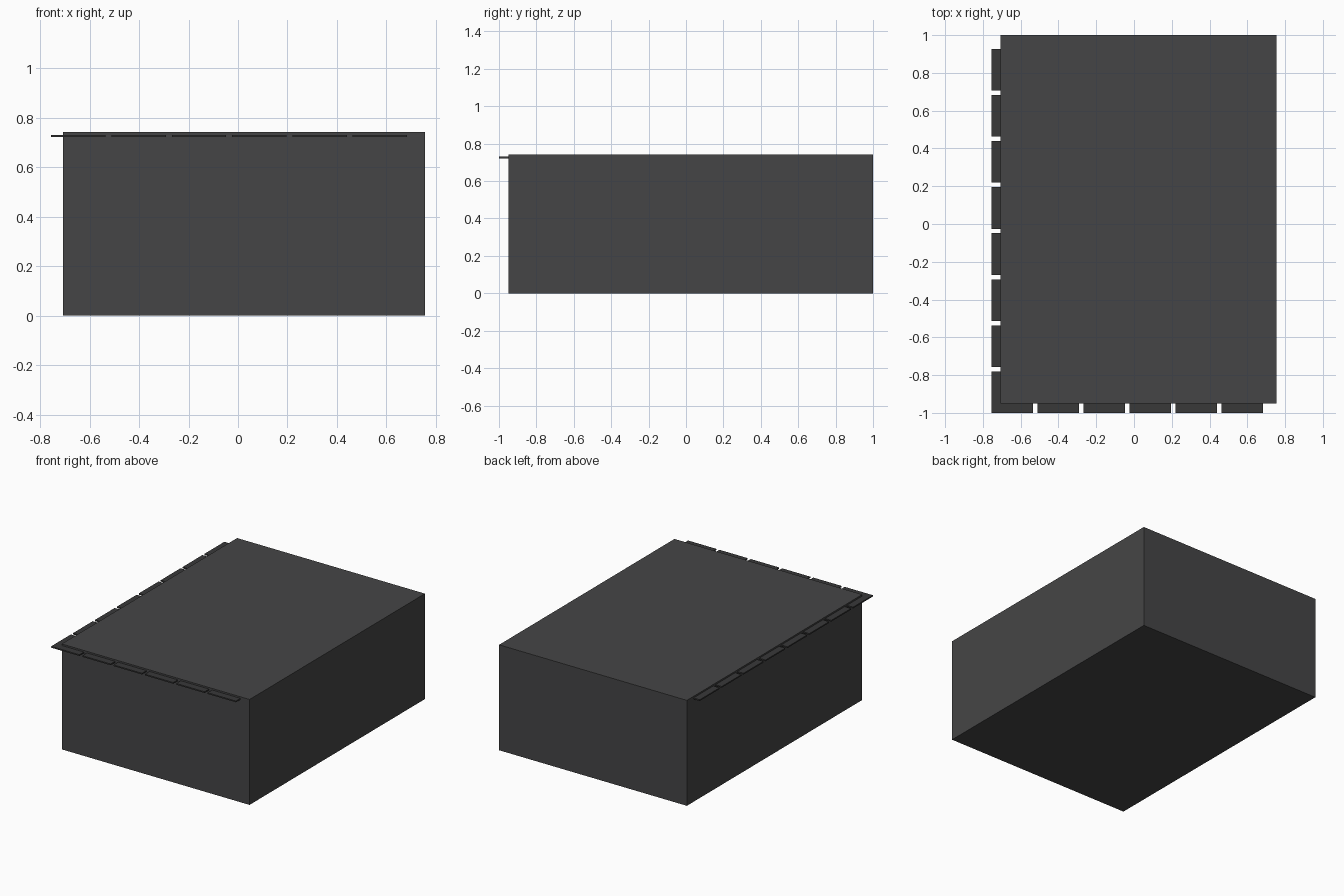
import bpy

if "Cube" in bpy.data.objects:
    bpy.data.objects.remove(bpy.data.objects["Cube"])


def material(name, v):
    m = bpy.data.materials.new(name)
    m.diffuse_color = (v, v, v * 1.02, 1)
    m.use_nodes = True
    m.node_tree.nodes["Principled BSDF"].inputs["Base Color"].default_value = m.diffuse_color
    return m


def block(name, lo, hi, mat):
    bpy.ops.mesh.primitive_cube_add(size=1, location=[(a + b) / 2 for a, b in zip(lo, hi)])
    ob = bpy.context.object
    ob.name = name
    ob.scale = [b - a for a, b in zip(lo, hi)]
    bpy.ops.object.transform_apply(location=False, rotation=False, scale=True)
    ob.data.materials.append(mat)
    return ob


body_mat = material("dark_grey", 0.06)
tile_mat = material("darker_grey", 0.04)

# Main closed box
block("box_body", (-0.707, -0.95, 0), (0.755, 1.0, 0.742), body_mat)

# Thin square tiles poking out along the front and left top edges
PITCH, SIZE = 0.2437, 0.22
Z0, Z1 = 0.722, 0.731


def tile(name, i, j):
    x, y = -0.755 + i * PITCH, -1.0 + j * PITCH
    block(name, (x, y, Z0), (x + SIZE, y + SIZE, Z1), tile_mat)


tile("corner_tile", 0, 0)
for i in range(1, 6):
    tile(f"front_tile_{i}", i, 0)
for j in range(1, 8):
    tile(f"left_tile_{j}", 0, j)
